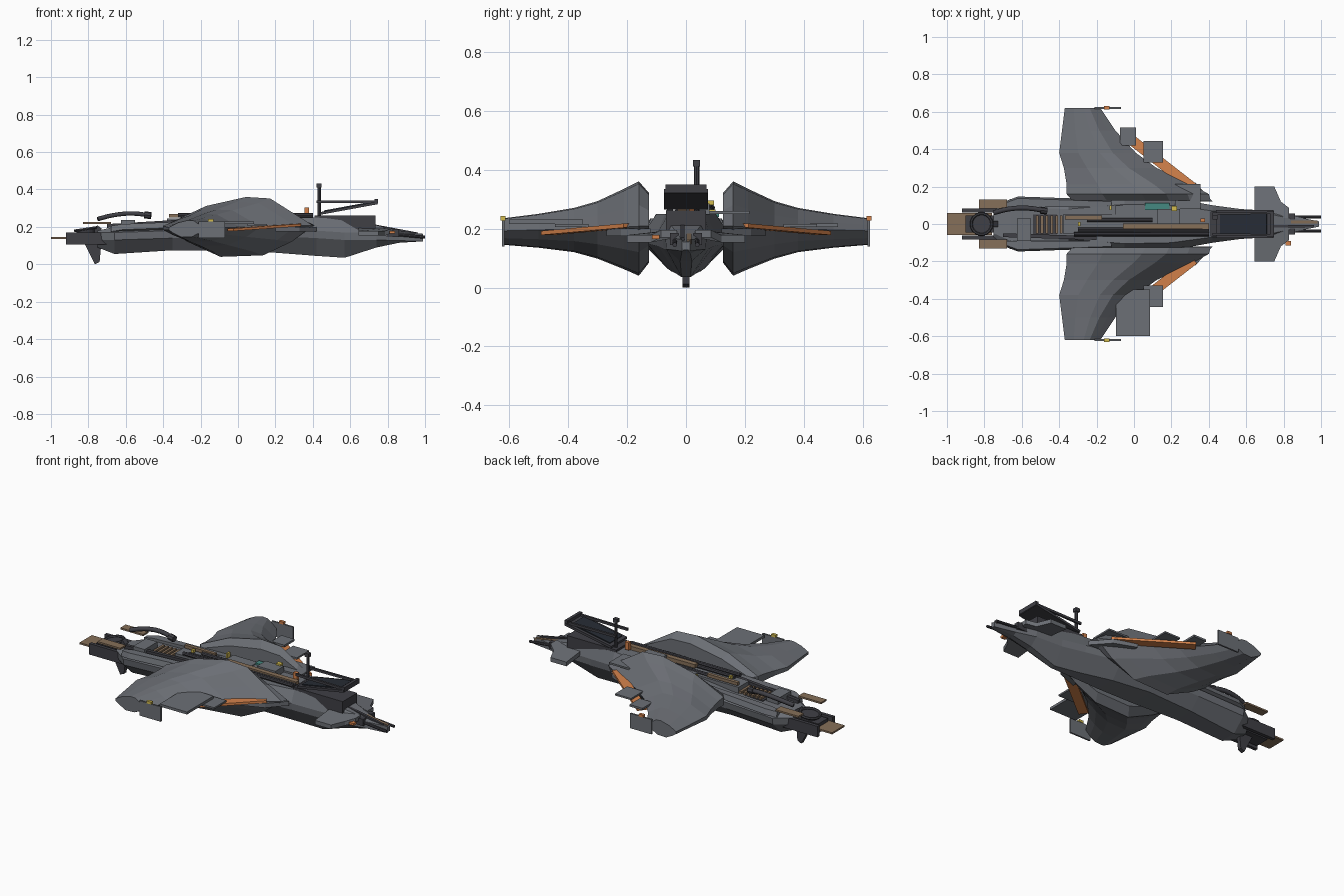
import bpy, bmesh, math
from mathutils import Vector, Matrix

if "Cube" in bpy.data.objects:
    bpy.data.objects.remove(bpy.data.objects["Cube"])


def material(name, r, g, b):
    m = bpy.data.materials.new(name)
    m.diffuse_color = (r, g, b, 1)
    m.use_nodes = True
    m.node_tree.nodes["Principled BSDF"].inputs["Base Color"].default_value = m.diffuse_color
    return m


HULL = material("hull_grey", 0.15, 0.16, 0.18)
DARK = material("dark_metal", 0.05, 0.05, 0.06)
GLASS = material("dark_glass", 0.02, 0.025, 0.035)
ORANGE = material("orange", 0.65, 0.22, 0.07)
BROWN = material("brown", 0.24, 0.16, 0.10)
YELLOW = material("yellow", 0.65, 0.50, 0.08)
TEAL = material("teal", 0.06, 0.25, 0.22)


def finish(name, bm, mat):
    bmesh.ops.recalc_face_normals(bm, faces=bm.faces)
    me = bpy.data.meshes.new(name)
    bm.to_mesh(me)
    bm.free()
    ob = bpy.data.objects.new(name, me)
    bpy.context.collection.objects.link(ob)
    me.materials.append(mat)
    return ob


def loft(name, sections, mat=HULL):
    bm = bmesh.new()
    rings = [[bm.verts.new(p) for p in s] for s in sections]
    n = len(rings[0])
    for a, b in zip(rings, rings[1:]):
        for i in range(n):
            bm.faces.new((a[i], a[(i + 1) % n], b[(i + 1) % n], b[i]))
    bm.faces.new(rings[0])
    bm.faces.new(rings[-1])
    return finish(name, bm, mat)


def box(name, x, y, z, mat=HULL):
    """Box from (min, max) ranges."""
    bm = bmesh.new()
    bmesh.ops.create_cube(bm, size=1)
    for v in bm.verts:
        v.co = [(r[0] + r[1]) / 2 + c * (r[1] - r[0]) for r, c in zip((x, y, z), v.co)]
    return finish(name, bm, mat)


def beam(name, a, b, w, h, mat=HULL):
    """Rectangular bar from a to b, width w sideways and height h."""
    a, b = Vector(a), Vector(b)
    d = (b - a).normalized()
    s = Vector((0, 0, 1)).cross(d).normalized() * w / 2
    u = d.cross(s).normalized() * h / 2
    return loft(name, [[p + s + u, p - s + u, p - s - u, p + s - u] for p in (a, b)], mat)


def rod(name, a, b, r1, r2=None, mat=DARK, sides=8):
    a, b = Vector(a), Vector(b)
    bm = bmesh.new()
    rot = (b - a).to_track_quat('Z', 'Y').to_matrix().to_4x4()
    bmesh.ops.create_cone(bm, cap_ends=True, segments=sides, radius1=r1, radius2=r2 or r1,
                          depth=(b - a).length, matrix=Matrix.Translation((a + b) / 2) @ rot)
    return finish(name, bm, mat)


# Fuselage: x, top half width, max half width, keel half width, z bottom, middle, top
def hull_ring(x, wt, w, wb, zb, zm, zt):
    half = [(wt, zt), (w, zm + 0.02), (w * 0.95, zm - 0.02), (wb, zb)]
    return [(x, y, z) for y, z in half] + [(x, -y, z) for y, z in reversed(half)]


loft("fuselage", [hull_ring(*s) for s in (
    (-0.75, 0.05, 0.07, 0.04, 0.09, 0.15, 0.18),
    (-0.66, 0.09, 0.135, 0.05, 0.055, 0.15, 0.20),
    (-0.35, 0.08, 0.13, 0.06, 0.075, 0.16, 0.21),
    (-0.05, 0.105, 0.13, 0.075, 0.075, 0.17, 0.245),
    (0.20, 0.10, 0.14, 0.06, 0.062, 0.17, 0.25),
    (0.42, 0.07, 0.10, 0.03, 0.045, 0.16, 0.25),
    (0.57, 0.065, 0.08, 0.015, 0.035, 0.15, 0.24),
    (0.74, 0.05, 0.07, 0.02, 0.09, 0.15, 0.21),
    (0.86, 0.025, 0.04, 0.015, 0.115, 0.147, 0.178),
    (0.99, 0.01, 0.014, 0.006, 0.128, 0.143, 0.155))])

# Wing cross-section: chord fraction and height fraction
WING = [(0, .15), (.25, .7), (.53, 1), (.7, .95), (.85, .5), (1, .05),
        (.85, -.5), (.65, -.95), (.35, -1), (.12, -.5), (0, -.15)]
# Wing stations: y, trailing x, leading x, z low, z high
STATIONS = [(.125, -.33, .41, .085, .32), (.16, -.36, .40, .04, .36), (.21, -.36, .31, .062, .335),
            (.30, -.375, .12, .098, .293), (.38, -.40, .01, .12, .27),
            (.50, -.385, -.10, .135, .25), (.62, -.37, -.18, .145, .235)]
for s, side in ((1, "left"), (-1, "right")):
    loft(side + "_wing", [[(x0 + t * (x1 - x0), s * y, (lo + hi) / 2 + v * (hi - lo) / 2)
                           for t, v in WING] for y, x0, x1, lo, hi in STATIONS])
    beam(side + "_leading_strip", (0.32, s * .19, .21), (-.04, s * .47, .185), .055, .014, ORANGE)
    loft(side + "_strip_backing", [[(.42, s * .12, z), (.33, s * .22, z), (.2, s * .27, z), (.2, s * .12, z)]
                                   for z in (.175, .20)])
    box(side + "_leading_plate", (.05, .155), sorted((s * .33, s * .445)), (.205, .215))
    # Wing tip plates and lights
    box(side + "_tip_plate", (-.21, -.07), sorted((s * .615, s * .625)), (.14, .228))
    box(side + "_tip_light", (-.16, -.13), sorted((s * .612, s * .63)), (.228, .242), ORANGE if s > 0 else YELLOW)
    # Canard fins
    loft(side + "_canard", [[(x, s * y, (.195 if y < .1 else .178) - d) for x, y in
                             ((.645, .05), (.645, .2), (.75, .2), (.785, .12), (.83, .085), (.83, .03))]
                            for d in (0, .025)])
    # Nose guns
    rod(side + "_gun", (.78, s * .038, .165), (1.0, s * .038, .145), .008)
    box(side + "_gun_housing", (.72, .86), sorted((s * .025, s * .055)), (.145, .185), DARK)
    # Tail side beams and plates
    box(side + "_tail_beam", (-.92, -.66), sorted((s * .062, s * .082)), (.105, .17), DARK)
    box(side + "_tail_plate", (-.83, -.68), sorted((s * .082, s * .132)), (.215, .225), BROWN)
    loft(side + "_rear_cowl", [[(x, s * .09, z), (x, s * (w - .01), z), (x, s * w, z - .03), (x, s * .09, z - .05)]
                               for x, w, z in ((-.68, .125, .205), (-.62, .147, .215), (-.12, .13, .235))])
    # Canopy support arms
    beam(side + "_canopy_arm", (.42, s * .055, .335), (.745, s * .06, .335), .012, .014, DARK)

# Extra asymmetric wing plates
box("right_large_plate", (-.095, .085), (-.6, -.35), (.215, .23))
box("left_outer_plate", (-.075, .01), (.42, .515), (.205, .217))
box("left_shoulder_plate", (.22, .355), (.08, .215), (.25, .26))
box("orange_nose_light", (.81, .84), (-.115, -.09), (.165, .178), ORANGE)

# Cockpit tub and opened canopy
box("cockpit_tub", (.41, .735), (-.068, .068), (.17, .262), DARK)
beam("canopy_frame", (.44, 0, .272), (.745, 0, .328), .15, .014, DARK)
beam("canopy_glass", (.46, 0, .284), (.71, 0, .33), .115, .008, GLASS)
box("canopy_crossbar", (.73, .748), (-.07, .07), (.325, .35), DARK)
rod("mast", (.435, .036, .24), (.435, .036, .42), .009)
box("mast_head", (.421, .447), (.024, .048), (.41, .432), DARK)

# Nose rails
beam("nose_rail", (.75, .01, .19), (.98, .01, .155), .016, .014, BROWN)
beam("nose_spine", (.72, -.012, .205), (.96, -.012, .16), .014, .02, DARK)

# Spine rails and equipment
beam("spine_rail", (-.06, -.012, .265), (.40, -.012, .262), .03, .022, BROWN)
for y, x0, x1, z in ((-.055, -.32, .40, .262), (-.03, -.3, .40, .255), (.022, -.25, .1, .25)):
    rod("spine_pipe", (x0, y, z), (x1, y, z), .011)
box("spine_block", (-.38, .42), (-.05, .05), (.19, .245))
box("equipment_box", (.125, .245), (.0, .08), (.235, .285))
box("upper_deck_box", (-.1, .06), (.03, .10), (.22, .252))
box("teal_panel", (.06, .19), (.075, .112), (.24, .257), TEAL)
box("sensor", (.20, .23), (.07, .095), (.28, .295), YELLOW)
box("orange_beacon", (.355, .38), (.01, .03), (.26, .305), ORANGE)
box("amber_light", (-.13, -.12), (.075, .1), (.23, .265), YELLOW)
box("small_amber_light", (-.3, -.285), (-.01, .01), (.255, .272), YELLOW)

# Slatted vent
box("vent_bed", (-.54, -.22), (-.055, .05), (.185, .208), DARK)
for i in range(9):
    box("vent_slat", (-.525 + i * .026, -.511 + i * .026), (-.05, .045), (.205, .222), BROWN)
box("vent_rail", (-.37, -.17), (.025, .045), (.25, .268), BROWN)
box("rear_box", (-.625, -.55), (-.09, .03), (.18, .236))
beam("rear_rail", (-.7, -.06, .205), (-.2, -.075, .235), .02, .02, DARK)

# Tail: engine ring, plate and lower fin
box("tail_core", (-.9, -.68), (-.045, .045), (.11, .165), DARK)
box("tail_plate", (-1.0, -.76), (-.058, .058), (.135, .145), BROWN)
rod("engine_disc", (-.81, 0, .145), (-.815, 0, .185), .045, .052, sides=16)
bpy.ops.mesh.primitive_torus_add(major_radius=.056, minor_radius=.008, major_segments=18, minor_segments=6,
                                 location=(-.815, 0, .188), rotation=(0, -.15, 0))
bpy.context.object.name = "engine_ring"
bpy.context.object.data.materials.append(DARK)
loft("lower_fin", [[(x, y, z) for x, z in ((-.825, .12), (-.765, .0), (-.74, .012), (-.73, .12))]
                   for y in (-.012, .012)], DARK)
beam("upper_strut", (-.80, 0, .12), (-.74, 0, .20), .03, .03, DARK)

# Flexible hose
hose = bpy.data.curves.new("hose", 'CURVE')
hose.dimensions = '3D'
hose.bevel_depth, hose.bevel_resolution, hose.resolution_u = .013, 1, 3
sp = hose.splines.new('BEZIER')
path = [(-.75, .06, .242), (-.67, .08, .262), (-.57, .085, .272), (-.47, .07, .262)]
sp.bezier_points.add(len(path) - 1)
for p, co in zip(sp.bezier_points, path):
    p.co = co
    p.handle_left_type = p.handle_right_type = 'AUTO'
hose.use_fill_caps = True
hose.materials.append(DARK)
bpy.context.collection.objects.link(bpy.data.objects.new("hose", hose))
rod("hose_coupling", (-.5, .074, .265), (-.465, .069, .26), .019)
